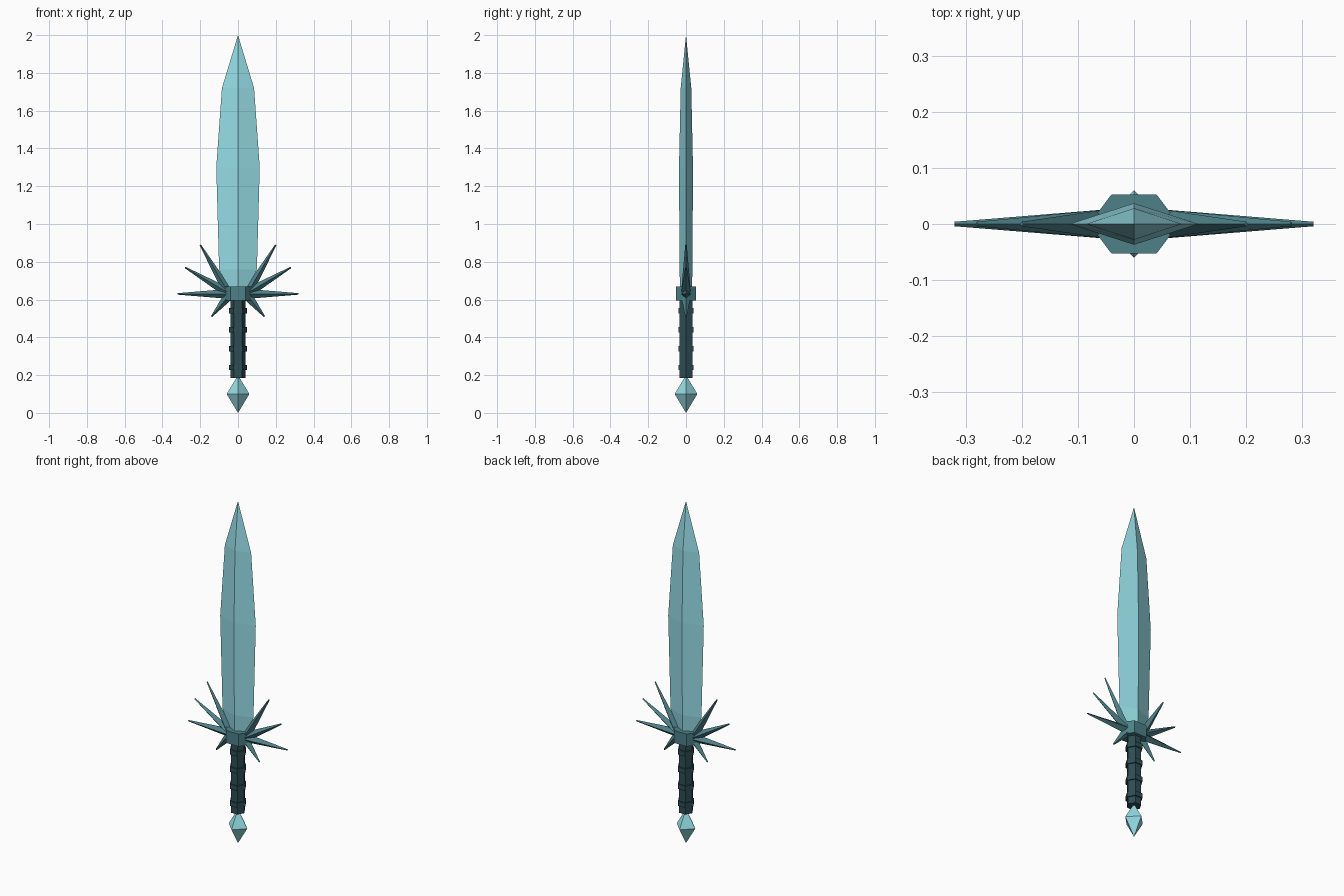
import bpy
import bmesh
import math
from mathutils import Vector, Matrix

if "Cube" in bpy.data.objects:
    bpy.data.objects.remove(bpy.data.objects["Cube"])


def material(name, rgb):
    m = bpy.data.materials.new(name)
    m.diffuse_color = (*rgb, 1)
    m.use_nodes = True
    m.node_tree.nodes["Principled BSDF"].inputs["Base Color"].default_value = m.diffuse_color
    return m


ICE = material("pale_crystal", (0.30, 0.71, 0.78))
TEAL = material("teal_metal", (0.075, 0.22, 0.25))
DARK = material("dark_grip", (0.027, 0.075, 0.09))


def loft(name, sides, sections, mat):
    """Stack polygon sections (z, radius_x, radius_y) and skin them; zero radius makes a point."""
    bm = bmesh.new()
    rings = []
    for z, rx, ry in sections:
        n = sides if rx else 1
        rings.append([bm.verts.new((rx * math.cos(math.tau * i / n),
                                    ry * math.sin(math.tau * i / n), z)) for i in range(n)])
    for a, b in zip(rings, rings[1:]):
        for i in range(sides):
            j = (i + 1) % sides
            quad = [a[i % len(a)], a[j % len(a)], b[j % len(b)], b[i % len(b)]]
            bm.faces.new(list(dict.fromkeys(quad)))
    for r in (rings[0], rings[-1]):
        if len(r) > 1:
            bm.faces.new(r)
    bmesh.ops.recalc_face_normals(bm, faces=bm.faces)
    me = bpy.data.meshes.new(name)
    bm.to_mesh(me)
    bm.free()
    me.materials.append(mat)
    ob = bpy.data.objects.new(name, me)
    bpy.context.collection.objects.link(ob)
    return ob


# Leaf-shaped blade with a diamond cross-section
loft("blade", 4, [(0.64, 0.055, 0.03), (0.67, 0.062, 0.032), (0.76, 0.1, 0.034),
                  (1.3, 0.115, 0.037), (1.72, 0.085, 0.028), (2.0, 0, 0)], ICE)

# Six-sided guard block, grip and grip rings
loft("guard", 6, [(0.595, 0.08, 0.061), (0.668, 0.08, 0.061)], TEAL)
loft("grip", 6, [(0.185, 0.04, 0.04), (0.6, 0.04, 0.04)], DARK)
for i in range(4):
    z = 0.24 + 0.1 * i
    loft(f"grip_ring_{i + 1}", 6, [(z - 0.014, 0.047, 0.047), (z + 0.014, 0.047, 0.047)], DARK)

# Pommel crystal
loft("pommel", 4, [(0, 0, 0), (0.1, 0.06, 0.06), (0.2, 0, 0)], ICE)

# Guard spikes fanning out on both sides
SPIKES = [((0.05, 0.63), (0.32, 0.63)), ((0.05, 0.635), (0.28, 0.77)),
          ((0.05, 0.635), (0.20, 0.89)), ((0.05, 0.62), (0.14, 0.51))]
for side, label in ((-1, "left"), (1, "right")):
    for i, (base, tip) in enumerate(SPIKES):
        b = Vector((side * base[0], 0, base[1]))
        d = Vector((side * tip[0], 0, tip[1])) - b
        spike = loft(f"spike_{label}_{i + 1}", 4,
                     [(0, 0.026, 0.026), (d.length, 0.004, 0.004)], TEAL)
        angle = math.atan2(d.x, d.z)
        spike.matrix_world = Matrix.Translation(b) @ Matrix.Rotation(angle, 4, 'Y')
